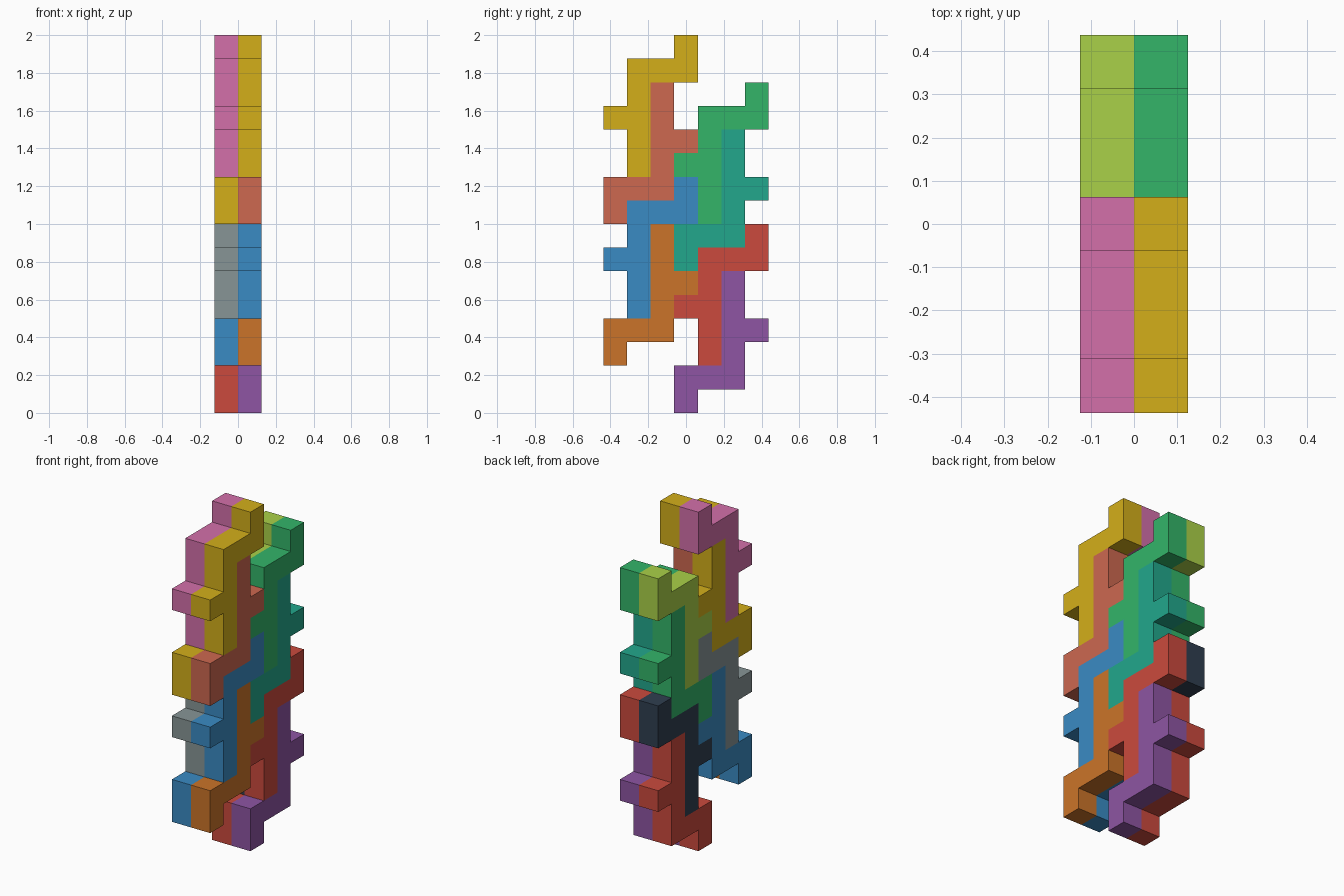
import bpy, bmesh

if "Cube" in bpy.data.objects:
    bpy.data.objects.remove(bpy.data.objects["Cube"])

CELL = 0.125  # the model is 2 x 7 x 16 cells

# Stepped tile outline in (y, z) cells, and its half-turn partner that interlocks with it
TILE = [(1, 10), (2, 10), (2, 14), (4, 14), (4, 16), (3, 16),
        (3, 15), (1, 15), (1, 13), (0, 13), (0, 12), (1, 12)]
TURNED = [(4 - y, 24 - z) for y, z in TILE]

COLOURS = {
    "yellow": "D4AF1A", "salmon": "CD6850", "blue": "3A8BC4", "orange": "CB7429",
    "green": "33B569", "teal": "22A78C", "red": "CB4A3D", "purple": "8E55A3",
    "pink": "D470AA", "grey": "879596", "lime": "AAD148", "navy": "2F3E50",
}


def linear(h):
    c = int(h, 16) / 255
    return c / 12.92 if c <= 0.04045 else ((c + 0.055) / 1.055) ** 2.4


def material(name):
    mat = bpy.data.materials.get(name)
    if not mat:
        mat = bpy.data.materials.new(name)
        h = COLOURS[name]
        mat.diffuse_color = [linear(h[i:i + 2]) for i in (0, 2, 4)] + [1]
        mat.use_nodes = True
        mat.node_tree.nodes["Principled BSDF"].inputs["Base Color"].default_value = mat.diffuse_color
    return mat


def add_tile(name, outline, dy, dz, x0, colour):
    """Extrude one outline by one cell along x."""
    bm = bmesh.new()
    face = bm.faces.new([bm.verts.new((x0, (y + dy - 3.5) * CELL, (z + dz) * CELL))
                         for y, z in outline])
    new = bmesh.ops.extrude_face_region(bm, geom=[face])["geom"]
    bmesh.ops.translate(bm, vec=(CELL, 0, 0),
                        verts=[v for v in new if isinstance(v, bmesh.types.BMVert)])
    bmesh.ops.recalc_face_normals(bm, faces=bm.faces)
    mesh = bpy.data.meshes.new(name)
    bm.to_mesh(mesh)
    bm.free()
    mesh.materials.append(material(colour))
    bpy.context.collection.objects.link(bpy.data.objects.new(name, mesh))


# Pairs of interlocking tiles: offset, right-layer colours, left-layer colours
PAIRS = [
    ("upper_front", 0, 0, ("yellow", "salmon"), ("pink", "yellow")),
    ("lower_front", 0, -6, ("blue", "orange"), ("grey", "blue")),
    ("upper_back", 3, -2, ("green", "teal"), ("lime", "green")),
    ("lower_back", 3, -8, ("red", "purple"), ("navy", "red")),
]
for place, dy, dz, right, left in PAIRS:
    for side, x0, colours in (("right", 0, right), ("left", -CELL, left)):
        for kind, outline, colour in zip(("tile", "turned_tile"), (TILE, TURNED), colours):
            add_tile(f"{place}_{side}_{kind}", outline, dy, dz, x0, colour)
